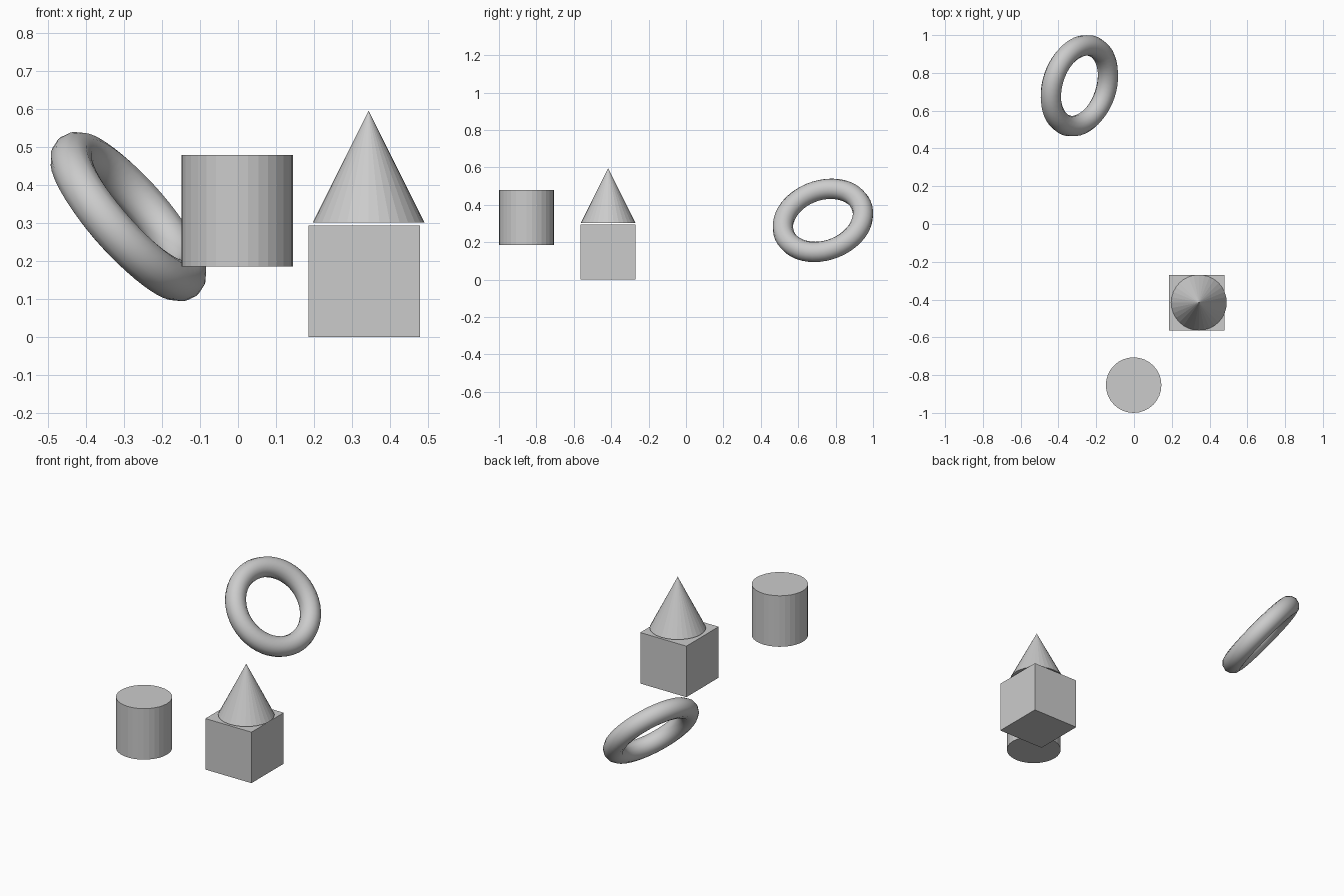
import bpy
from mathutils import Vector

if "Cube" in bpy.data.objects:
    bpy.data.objects.remove(bpy.data.objects["Cube"])

S = 0.147  # half-size shared by the solids


def name(label):
    obj = bpy.context.object
    obj.name = label
    return obj


# Cube block on the ground
bpy.ops.mesh.primitive_cube_add(size=2 * S, location=(0.333, -0.416, S))
name("block")

# Cone hovering just above the block
bpy.ops.mesh.primitive_cone_add(vertices=32, radius1=S, radius2=0, depth=2 * S,
                                location=(0.344, -0.416, 0.302 + S))
name("cone")

# Floating cylinder
bpy.ops.mesh.primitive_cylinder_add(vertices=32, radius=S, depth=2 * S,
                                    location=(-0.002, -0.853, 0.333))
name("cylinder")

# Tilted ring, aimed along its axis
axis = Vector((0.727, -0.238, 0.643))
bpy.ops.mesh.primitive_torus_add(major_segments=48, minor_segments=12,
                                 major_radius=1.5 * S, minor_radius=0.375 * S,
                                 location=(-0.289, 0.732, 0.317),
                                 rotation=axis.to_track_quat('Z', 'Y').to_euler())
name("ring")
bpy.ops.object.shade_smooth()
